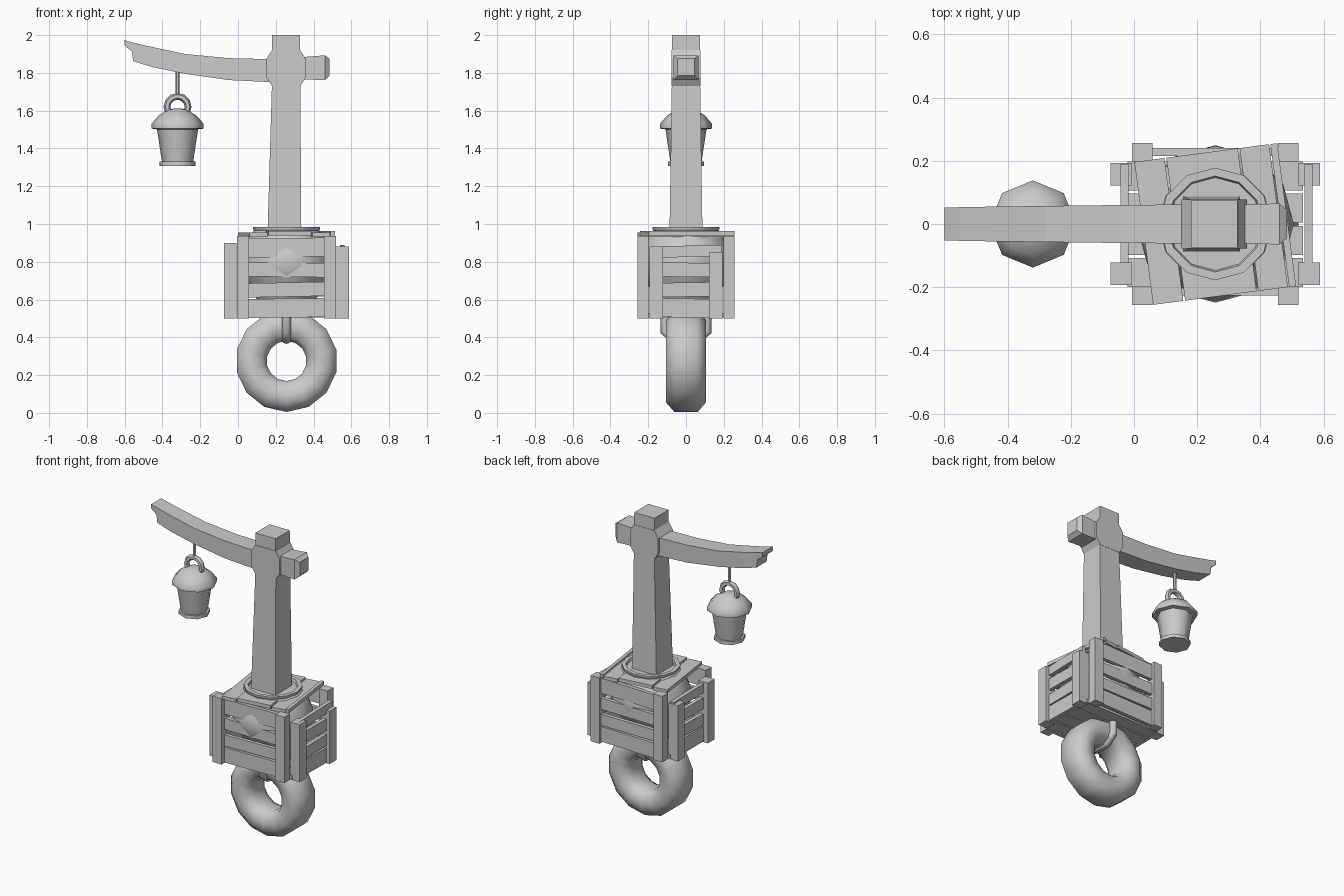
import bpy, bmesh, math, random
from mathutils import Matrix, Vector

random.seed(4)
if "Cube" in bpy.data.objects:
    bpy.data.objects.remove(bpy.data.objects["Cube"])

GREY = (0.6, 0.6, 0.6, 1)
mat = bpy.data.materials.new("plain grey")
mat.use_nodes = True
mat.diffuse_color = GREY
mat.node_tree.nodes["Principled BSDF"].inputs["Base Color"].default_value = GREY

CX = 0.257      # centre line of post, crate and ring
LX = -0.32      # lantern centre


def finish(name, bm, smooth=None):
    bmesh.ops.recalc_face_normals(bm, faces=bm.faces)
    mesh = bpy.data.meshes.new(name)
    bm.to_mesh(mesh)
    bm.free()
    ob = bpy.data.objects.new(name, mesh)
    bpy.context.collection.objects.link(ob)
    mesh.materials.append(mat)
    if smooth:
        bpy.ops.object.select_all(action='DESELECT')
        ob.select_set(True)
        bpy.context.view_layer.objects.active = ob
        bpy.ops.object.shade_smooth_by_angle(angle=math.radians(smooth))
    return ob


def box(name, x, y, z, rot=None):
    """Box from three (min, max) ranges, optionally rotated about its centre."""
    bm = bmesh.new()
    bmesh.ops.create_cube(bm, size=1)
    size = [b - a for a, b in (x, y, z)]
    mid = Vector([(a + b) / 2 for a, b in (x, y, z)])
    m = Matrix.Translation(mid) @ (rot or Matrix()) @ Matrix.Diagonal((*size, 1))
    bmesh.ops.transform(bm, matrix=m, verts=bm.verts)
    return finish(name, bm)


def loft(name, rings, closed=False, smooth=None):
    """Skin equal-sized rings of points, capped unless the rings form a loop."""
    bm = bmesh.new()
    rows = [[bm.verts.new(p) for p in r] for r in rings]
    n = len(rows[0])
    for i in range(len(rows) if closed else len(rows) - 1):
        a, b = rows[i], rows[(i + 1) % len(rows)]
        for j in range(n):
            k = (j + 1) % n
            bm.faces.new((a[j], a[k], b[k], b[j]))
    if not closed:
        bm.faces.new(rows[0])
        bm.faces.new(rows[-1])
    return finish(name, bm, smooth)


def circle(n, r, z, x):
    return [(x + r * math.cos(t), r * math.sin(t), z)
            for t in (2 * math.pi * i / n for i in range(n))]


def lathe(name, profile, n, x, smooth=35):
    return loft(name, [circle(n, r, z, x) for r, z in profile], smooth=smooth)


def rect_x(x, hy, z0, z1):
    return [(x, -hy, z0), (x, hy, z0), (x, hy, z1), (x, -hy, z1)]


def rect_z(z, x0, x1, hy):
    return [(x0, -hy, z), (x1, -hy, z), (x1, hy, z), (x0, hy, z)]


def upright_ring(name, cx, cz, profile, n):
    """Ring in the xz plane from a closed (radius, y) profile."""
    rings = []
    for i in range(n):
        t = 2 * math.pi * i / n - math.pi / 2
        rings.append([(cx + r * math.cos(t), y, cz + r * math.sin(t)) for r, y in profile])
    return loft(name, rings, closed=True, smooth=60)


# Post with a chamfered collar around the beam
loft("post", [rect_z(0.62, 0.15, 0.34, 0.09), rect_z(0.97, 0.157, 0.335, 0.087),
              rect_z(1.75, 0.18, 0.33, 0.075), rect_z(2.0, 0.18, 0.328, 0.074)])
loft("post_collar", [rect_z(1.73, 0.18, 0.33, 0.077), rect_z(1.775, 0.15, 0.358, 0.077),
                     rect_z(1.875, 0.15, 0.358, 0.077), rect_z(1.92, 0.18, 0.33, 0.077)])

# Curved beam with a notched tip, and its stub on the other side
loft("beam", [rect_x(-0.6, 0.053, 1.945, 1.973), rect_x(-0.59, 0.053, 1.935, 1.97),
              rect_x(-0.562, 0.053, 1.915, 1.962), rect_x(-0.555, 0.053, 1.862, 1.96),
              rect_x(-0.45, 0.055, 1.83, 1.936), rect_x(-0.28, 0.057, 1.795, 1.9),
              rect_x(-0.05, 0.06, 1.762, 1.878), rect_x(0.2, 0.062, 1.75, 1.872)])
loft("beam_stub", [rect_x(0.3, 0.062, 1.765, 1.885), rect_x(0.36, 0.062, 1.765, 1.885),
                   rect_x(0.46, 0.065, 1.762, 1.893), rect_x(0.485, 0.045, 1.785, 1.875)])

# Hanging lantern
lathe("lantern_cord", [(0.011, 1.68), (0.011, 1.83)], 6, LX)
upright_ring("lantern_ring", LX, 1.62,
             [(0.056 + 0.018 * math.cos(a * math.pi / 3), 0.018 * math.sin(a * math.pi / 3))
              for a in range(6)], 12)
lathe("lantern_cap", [(0.1, 1.5), (0.137, 1.505), (0.138, 1.53), (0.1, 1.575),
                      (0.05, 1.605), (0.02, 1.612)], 8, LX, 50)
lathe("lantern_body", [(0.082, 1.325), (0.11, 1.51)], 8, LX, 50)
lathe("lantern_base", [(0.096, 1.308), (0.096, 1.33)], 8, LX, 50)

# Pot inside the crate, with an open rim round the post
lathe("pot", [(0.13, 0.54), (0.17, 0.63), (0.222, 0.71), (0.249, 0.78), (0.238, 0.85),
              (0.2, 0.93), (0.172, 0.965), (0.178, 0.972), (0.178, 0.984),
              (0.152, 0.984), (0.147, 0.968)], 12, CX, 40)

# Crate corner posts: a pair on every face of the crate
for side, s in (("front", -1), ("back", 1)):
    for x0, hand in ((-0.006, "right"), (0.455, "left")):
        box(f"{side}_{hand}_crate_post", (x0, x0 + 0.065), sorted((s * 0.198, s * 0.257)), (0.5, 0.937))
for hand, x0, heights in (("right", -0.075, (0.9, 0.87)), ("left", 0.52, (0.88, 0.85))):
    for s, top, side in ((-1, heights[0], "front"), (1, heights[1], "back")):
        box(f"{hand}_{side}_side_post", (x0, x0 + 0.068), sorted((s * 0.122, s * 0.193)), (0.5, top))

# Crate wall slats, each a little crooked
ROWS = ((0.505, 0.605), (0.615, 0.69), (0.72, 0.795), (0.825, 0.925))
for i, z in enumerate(ROWS):
    for side, y in (("front", (-0.227, -0.203)), ("back", (0.215, 0.24))):
        tilt = Matrix.Rotation(math.radians(random.uniform(-1.3, 1.3)), 4, 'Y')
        box(f"{side}_slat_{i}", (0.0, 0.515), y, z, tilt)
    for side, x in (("right", (-0.043, -0.018)), ("left", (0.54, 0.565))):
        tilt = Matrix.Rotation(math.radians(random.uniform(-1.5, 1.5)), 4, 'X')
        box(f"{side}_slat_{i}", x, (-0.19, 0.19), (z[0], z[1] - 0.04 * (i == 3)), tilt)

# Crate floor boards
for i in range(4):
    y = -0.2 + i * 0.102
    box(f"floor_board_{i}", (-0.02, 0.535), (y, y + 0.092), (0.505, 0.53))

# Lid boards, turned slightly on top of the crate
turn = Matrix.Translation((CX, 0, 0)) @ Matrix.Rotation(math.radians(7.5), 4, 'Z')
for i, (a, b) in enumerate(((0, 0.096), (0.102, 0.33), (0.336, 0.43), (0.434, 0.456))):
    lift = 0.008 * (i % 2)
    board = box(f"lid_board_{i}", (a - 0.228, b - 0.228), (-0.228, 0.228), (0.932 + lift, 0.955 + lift))
    board.data.transform(turn)

# Thick hanging ring below the crate
half = ((0.106, 0.045), (0.13, 0.09), (0.175, 0.105), (0.22, 0.105), (0.27, 0.062))
upright_ring("hanging_tyre", CX, 0.275,
             list(half) + [(r, -y) for r, y in reversed(half)], 14)

# Strap that holds the ring
strap = [(-0.112, 0.53), (-0.112, 0.43), (-0.06, 0.388), (0.06, 0.388), (0.112, 0.43), (0.112, 0.53)]
rings = []
for i, (y, z) in enumerate(strap):
    p, q = strap[max(i - 1, 0)], strap[min(i + 1, len(strap) - 1)]
    d = Vector((0, q[0] - p[0], q[1] - p[1])).normalized()
    side = Vector((1, 0, 0))
    up = side.cross(d)
    rings.append([Vector((CX, y, z)) + 0.024 * (side * math.cos(t) + up * math.sin(t))
                  for t in (k * math.pi / 4 for k in range(8))])
loft("strap", rings, smooth=50)
